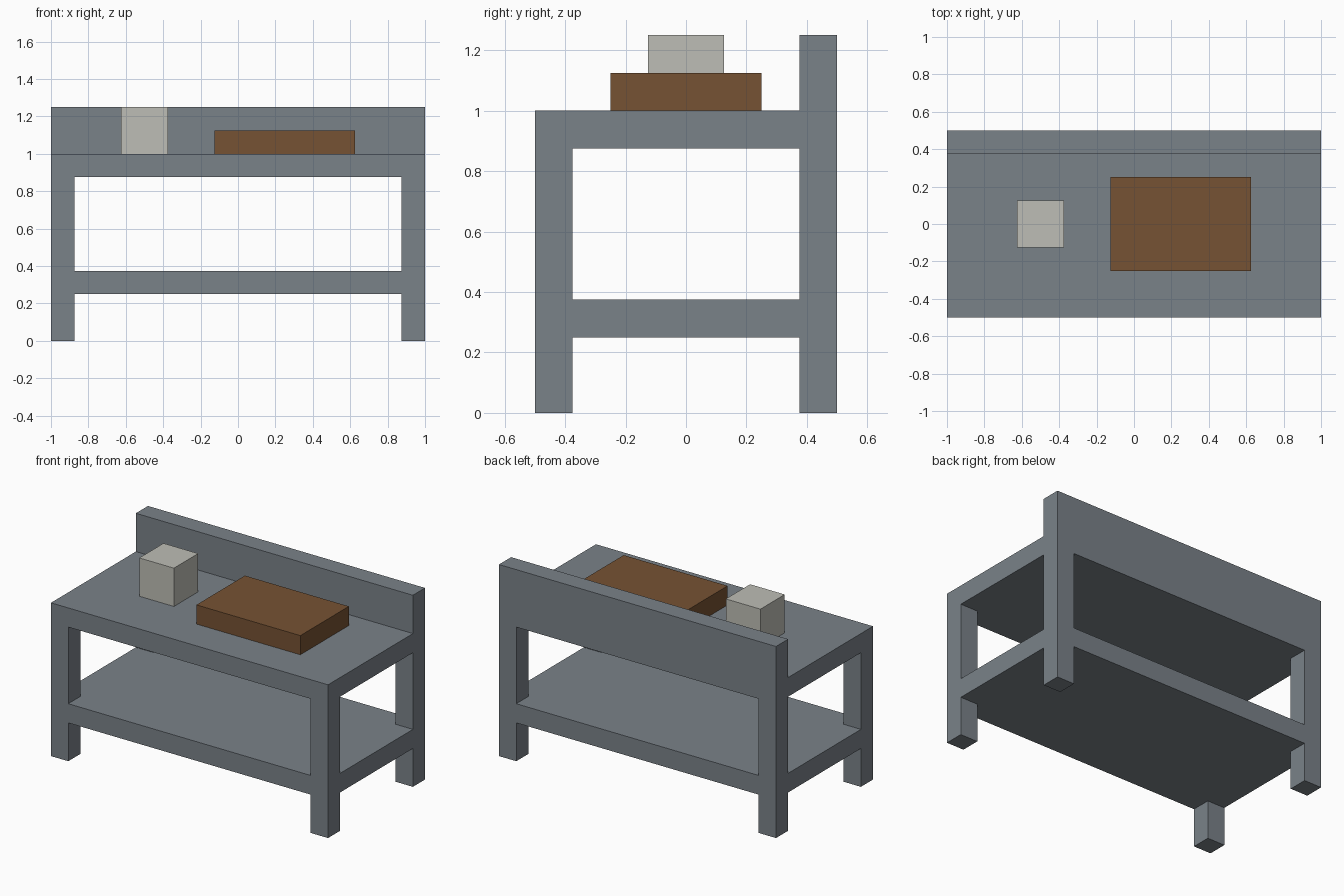
import bpy
import bmesh

cube = bpy.data.objects.get("Cube")
if cube:
    bpy.data.objects.remove(cube, do_unlink=True)


def material(name, rgb):
    """Flat material from 0-255 sRGB values."""
    lin = [((c / 255 + 0.055) / 1.055) ** 2.4 for c in rgb]
    mat = bpy.data.materials.new(name)
    mat.use_nodes = True
    mat.diffuse_color = (*lin, 1)
    bsdf = mat.node_tree.nodes["Principled BSDF"]
    bsdf.inputs["Base Color"].default_value = (*lin, 1)
    bsdf.inputs["Roughness"].default_value = 0.9
    return mat


def prism(name, outline, z0, z1, mat):
    """Extrude a flat outline from z0 up to z1."""
    bm = bmesh.new()
    base = bm.faces.new([bm.verts.new((x, y, z0)) for x, y in outline])
    top = bmesh.ops.extrude_face_region(bm, geom=[base])["geom"]
    verts = [v for v in top if isinstance(v, bmesh.types.BMVert)]
    bmesh.ops.translate(bm, vec=(0, 0, z1 - z0), verts=verts)
    bmesh.ops.recalc_face_normals(bm, faces=bm.faces)
    mesh = bpy.data.meshes.new(name)
    bm.to_mesh(mesh)
    bm.free()
    mesh.materials.append(mat)
    obj = bpy.data.objects.new(name, mesh)
    bpy.context.scene.collection.objects.link(obj)
    return obj


def box(name, x0, x1, y0, y1, z0, z1, mat):
    return prism(name, [(x0, y0), (x1, y0), (x1, y1), (x0, y1)], z0, z1, mat)


grey = material("slate grey", (122, 130, 137))
brown = material("wood brown", (118, 82, 51))
cream = material("pale stone", (190, 190, 182))

W, D, T = 1.0, 0.5, 0.125      # half width, half depth, timber thickness
xi, yi = W - T, D - T          # inner edges of the legs

# Four corner legs
for side, sx in (("left", 1), ("right", -1)):
    for end, sy in (("front", -1), ("back", 1)):
        xs, ys = sorted((sx * xi, sx * W)), sorted((sy * yi, sy * D))
        box(f"{end}_{side}_leg", *xs, *ys, 0, 0.875, grey)

# Lower shelf, notched at the corners around the legs
notched = [(-xi, -D), (xi, -D), (xi, -yi), (W, -yi), (W, yi), (xi, yi),
           (xi, D), (-xi, D), (-xi, yi), (-W, yi), (-W, -yi), (-xi, -yi)]
prism("lower_shelf", notched, 0.25, 0.375, grey)

# Worktop and the board along its back edge
box("worktop", -W, W, -D, D, 0.875, 1.0, grey)
box("back_board", -W, W, yi, D, 1.0, 1.25, grey)

# Items standing on the worktop
box("wooden_board", -0.125, 0.625, -0.25, 0.25, 1.0, 1.125, brown)
box("pale_block", -0.625, -0.375, -0.125, 0.125, 1.0, 1.25, cream)
